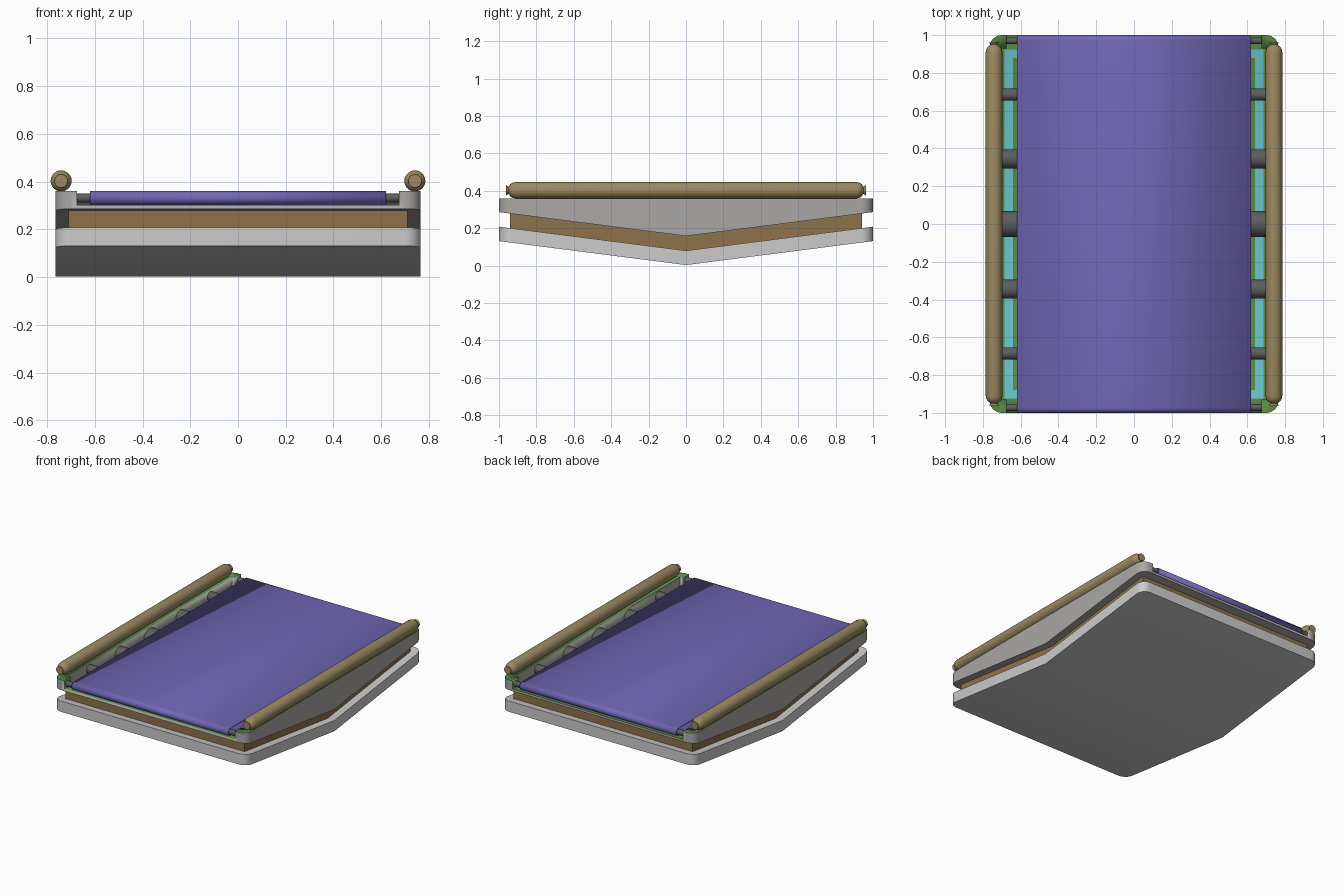
import bpy, bmesh
from math import sin, cos, pi, radians

if "Cube" in bpy.data.objects:
    bpy.data.objects.remove(bpy.data.objects["Cube"])

SLOPE = 0.128  # rise of the V-shaped hull per unit of |y|


def material(name, rgb):
    m = bpy.data.materials.new(name)
    m.diffuse_color = (*rgb, 1)
    m.use_nodes = True
    m.node_tree.nodes["Principled BSDF"].inputs["Base Color"].default_value = m.diffuse_color
    return m


PURPLE = material("purple", (0.17, 0.14, 0.48))
BROWN = material("brown", (0.27, 0.17, 0.07))
TAN = material("tan", (0.33, 0.25, 0.12))
DARK = material("dark_grey", (0.11, 0.11, 0.11))
GREEN = material("green", (0.10, 0.26, 0.06))
TEAL = material("teal", (0.14, 0.56, 0.60))


def make(name, verts, faces, mat=None, smooth=True):
    me = bpy.data.meshes.new(name)
    me.from_pydata(verts, [], faces)
    bm = bmesh.new()
    bm.from_mesh(me)
    bmesh.ops.recalc_face_normals(bm, faces=bm.faces)
    bm.to_mesh(me)
    bm.free()
    ob = bpy.data.objects.new(name, me)
    bpy.context.collection.objects.link(ob)
    if mat:
        me.materials.append(mat)
    select(ob)
    if smooth:
        bpy.ops.object.shade_smooth_by_angle(angle=radians(30))
    return ob


def select(ob):
    bpy.ops.object.select_all(action='DESELECT')
    ob.select_set(True)
    bpy.context.view_layer.objects.active = ob


def prism(name, prof, x0, x1, mat=None, caps=True):
    """Extrude a closed (y, z) profile along x."""
    n = len(prof)
    verts = [(x, y, z) for x in (x0, x1) for y, z in prof]
    faces = [(i, (i + 1) % n, n + (i + 1) % n, n + i) for i in range(n)]
    if caps:
        faces += [tuple(range(n)), tuple(range(n, 2 * n))]
    return make(name, verts, faces, mat)


def vee(hy, z0, z1, flat_top=None):
    """V-shaped band profile, or a V bottom with a flat top."""
    e = SLOPE * hy
    bottom = [(-hy, z0 + e), (0, z0), (hy, z0 + e)]
    if flat_top is not None:
        return bottom + [(hy, flat_top), (-hy, flat_top)]
    return bottom + [(hy, z1 + e), (0, z1), (-hy, z1 + e)]


def v_slab(name, hx, hy, r, z0, z1, flat=False):
    """Slab with rounded plan corners and a V underside."""
    q = [(hx - r + r * cos(a), hy - r + r * sin(a))
         for a in (pi / 2 * i / 8 for i in range(9))]
    half = [(hx, 0)] + q + [(-x, y) for x, y in reversed(q)] + [(-hx, 0)]
    ring = half + [(-x, -y) for x, y in half[1:-1]]
    n, h = len(ring), len(half)
    low = [(x, y, z0 + SLOPE * abs(y)) for x, y in ring]
    top = [(x, y, z1 + (0 if flat else SLOPE * abs(y))) for x, y in ring]
    faces = [(i, (i + 1) % n, n + (i + 1) % n, n + i) for i in range(n)]
    for o in (0, n):
        faces += [tuple(o + i for i in range(h)),
                  tuple(o + i % n for i in range(h - 1, n + 1))]
    return make(name, low + top, faces)


def lathe(name, prof, x, z, mat, seg=24):
    """Revolve (y, radius) points about an axis parallel to y."""
    verts = [(x + r * cos(2 * pi * k / seg), y, z + r * sin(2 * pi * k / seg))
             for y, r in prof for k in range(seg)]
    faces = [(j * seg + k, j * seg + (k + 1) % seg,
              (j + 1) * seg + (k + 1) % seg, (j + 1) * seg + k)
             for j in range(len(prof) - 1) for k in range(seg)]
    last = (len(prof) - 1) * seg
    faces += [tuple(range(seg)), tuple(range(last, last + seg))]
    return make(name, verts, faces, mat)


# lower base slab and the recessed core above it
v_slab("base_slab", 0.765, 1.0, 0.065, 0.003, 0.08)
prism("core", vee(0.94, 0.07, 0.17), -0.71, 0.71, BROWN)

# upper tray: hollowed, with the ends notched for the belt
tray = v_slab("tray", 0.765, 1.0, 0.065, 0.158, 0.36, flat=True)
cutters = [prism("tray_hollow_cutter", vee(0.93, 0.18, 0, 0.5), -0.70, 0.70),
           prism("tray_notch_cutter", [(-1.2, 0.303), (1.2, 0.303), (1.2, 0.5), (-1.2, 0.5)],
                 -0.675, 0.675)]
for c in cutters:
    c.hide_render = True
    select(tray)
    mod = tray.modifiers.new("cut", 'BOOLEAN')
    mod.operation = 'DIFFERENCE'
    mod.solver = 'EXACT'
    mod.object = c
    bpy.ops.object.modifier_move_to_index(modifier=mod.name, index=0)
    bpy.ops.object.modifier_apply(modifier=mod.name)
    bpy.data.objects.remove(c)

# green upward faces of the tray
tray.data.materials.clear()
tray.data.materials.append(material("grey", (0.4, 0.39, 0.38)))
tray.data.materials.append(GREEN)
for p in tray.data.polygons:
    p.material_index = 1 if p.normal.z > 0.7 else 0

# teal strips framing the tray floor
for s in (-1, 1):
    prism("floor_strip_side", vee(0.925, 0.175, 0.184), s * 0.64, s * 0.685, TEAL)
    a, b = s * 0.88, s * 0.925
    za, zb = 0.175 + SLOPE * 0.88, 0.175 + SLOPE * 0.925
    prism("floor_strip_end", [(a, za), (b, zb), (b, zb + 0.008), (a, za + 0.008)],
          -0.64, 0.64, TEAL)

# rollers, growing towards the middle
for y, r in ((0, 0.068), (0.345, 0.05), (0.685, 0.032), (0.972, 0.019)):
    for s in ((1,) if y == 0 else (-1, 1)):
        prof = [(s * y + r * cos(2 * pi * k / 32), 0.351 - r + r * sin(2 * pi * k / 32))
                for k in range(32)]
        hx = 0.69 if y > 0.9 else 0.705
        prism("roller", prof, -hx, hx, DARK)

# belt looped round the rollers
end = [(0.972 + 0.028 * cos(a), 0.332 + 0.028 * sin(a))
       for a in (-pi / 2 + pi * i / 10 for i in range(11))]
loop = end + [(-y, z) for y, z in reversed(end)] + [(-0.06, 0.209), (0, 0.204), (0.06, 0.209)]
belt = prism("belt", loop, -0.62, 0.62, PURPLE, caps=False)
thick = belt.modifiers.new("thickness", 'SOLIDIFY')
thick.thickness = 0.008
thick.offset = -1

# side rails with flared end knobs
half = [(0.91, 0.044), (0.928, 0.040), (0.94, 0.032), (0.945, 0.022),
        (0.949, 0.019), (0.962, 0.028)]
rail = [(-y, r) for y, r in reversed(half)] + half
for s in (-1, 1):
    lathe("side_rail", rail, s * 0.741, 0.403, TAN)
